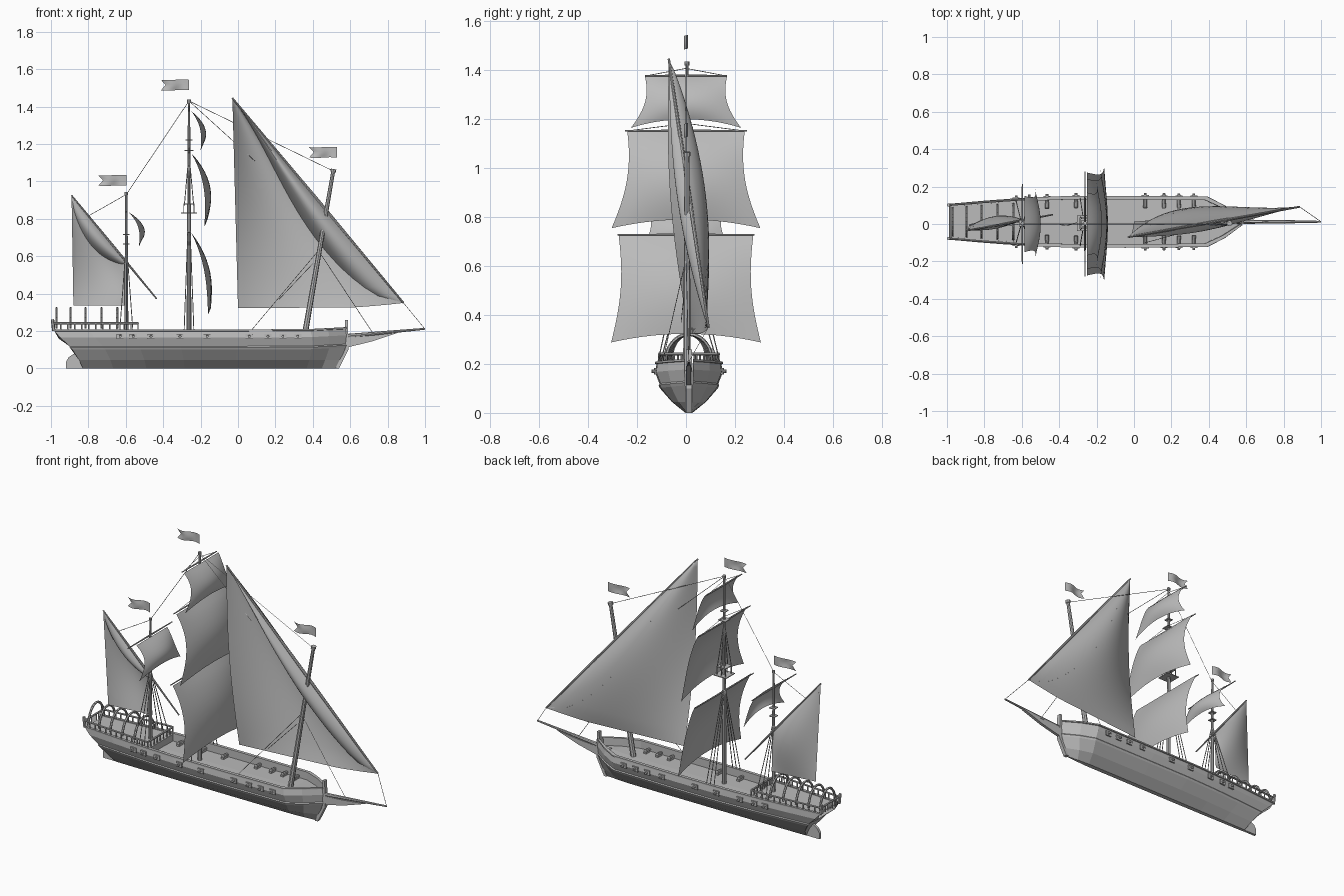
import bpy, bmesh
from math import sin, cos, pi
from mathutils import Vector, Matrix

if "Cube" in bpy.data.objects:
    bpy.data.objects.remove(bpy.data.objects["Cube"])

grey = bpy.data.materials.new("weathered grey")
grey.use_nodes = True
grey.diffuse_color = (0.5, 0.5, 0.5, 1)
grey.node_tree.nodes["Principled BSDF"].inputs["Base Color"].default_value = (0.5, 0.5, 0.5, 1)
MID = 0.012  # centre line of the hull


def finish(name, bm, smooth=False):
    me = bpy.data.meshes.new(name)
    bm.to_mesh(me)
    bm.free()
    me.materials.append(grey)
    ob = bpy.data.objects.new(name, me)
    bpy.context.collection.objects.link(ob)
    if smooth:
        bpy.ops.object.select_all(action='DESELECT')
        ob.select_set(True)
        bpy.context.view_layer.objects.active = ob
        bpy.ops.object.shade_smooth_by_angle(angle=0.6)
    return ob


def tubes(name, parts, sides=8):
    """Tapered rods, each given as (start, end, start radius, end radius)."""
    bm = bmesh.new()
    for a, b, r1, r2 in parts:
        a, b = Vector(a), Vector(b)
        turn = (b - a).to_track_quat('Z', 'Y').to_matrix().to_4x4()
        bmesh.ops.create_cone(bm, cap_ends=True, segments=sides, radius1=r1, radius2=r2,
                              depth=(b - a).length,
                              matrix=Matrix.Translation((a + b) / 2) @ turn)
    return finish(name, bm, sides > 5)


def boxes(name, parts):
    """Blocks, each given as (centre, size)."""
    bm = bmesh.new()
    for c, s in parts:
        bmesh.ops.create_cube(bm, size=1, matrix=Matrix.Translation(c) @ Matrix.Diagonal((*s, 1)))
    return finish(name, bm)


def sheet(name, nu, nv, fn):
    bm = bmesh.new()
    g = [[bm.verts.new(fn(i / nu, j / nv)) for j in range(nv + 1)] for i in range(nu + 1)]
    for i in range(nu):
        for j in range(nv):
            bm.faces.new((g[i][j], g[i + 1][j], g[i + 1][j + 1], g[i][j + 1]))
    bmesh.ops.remove_doubles(bm, verts=bm.verts, dist=1e-5)
    return finish(name, bm, True)


def lerp(a, b, t):
    return Vector(a).lerp(Vector(b), t)


# Hull: lines running stern to bow as (half width, height, stern x, bow x)
lines = [(0.014, 0, -0.83, 0.53), (0.07, 0.045, -0.85, 0.55), (0.118, 0.1, -0.885, 0.575),
         (0.124, 0.112, -0.9, 0.58), (0.12, 0.118, -0.9, 0.575), (0.138, 0.165, -0.95, 0.58),
         (0.133, 0.198, -0.98, 0.575), (0.139, 0.2, -0.985, 0.58), (0.139, 0.208, -0.99, 0.58),
         (0.12, 0.208, -0.975, 0.565), (0.12, 0.16, -0.96, 0.56), (0, 0.163, -0.96, 0.56)]
stations = [(0, 0.69), (0.12, 0.81), (0.25, 0.92), (0.4, 0.99), (0.6, 1), (0.88, 0.97),
            (0.94, 0.62), (1, 0.13)]


def taper(t):
    for (a, wa), (b, wb) in zip(stations, stations[1:]):
        if t <= b:
            return wa + (wb - wa) * (t - a) / (b - a)
    return stations[-1][1]


def side_at(x, half=0.138):
    return half * taper((x + 0.985) / 1.565)


bm = bmesh.new()
rings = []
for t, w in stations:
    lift = 0.012 * max(0, t - 0.85) / 0.15
    half = [(xs + (xb - xs) * t, hw * w, z + (lift if z > 0.09 else 0)) for hw, z, xs, xb in lines]
    ring = [bm.verts.new((x, MID - y, z)) for x, y, z in half]
    ring += [bm.verts.new((x, MID + y, z)) for x, y, z in reversed(half[:-1])]
    rings.append(ring)
for p, q in zip(rings, rings[1:]):
    for i in range(len(p)):
        k = (i + 1) % len(p)
        bm.faces.new((p[i], q[i], q[k], p[k]))
bm.faces.new(rings[0])
bm.faces.new(rings[-1][::-1])
bmesh.ops.recalc_face_normals(bm, faces=bm.faces)
finish("hull", bm)


def plate(name, outline, thick):
    """Upright board along the centre line, cut to an x-z outline."""
    bm = bmesh.new()
    f = bm.faces.new([bm.verts.new((x, MID - thick / 2, z)) for x, z in outline])
    ext = bmesh.ops.extrude_face_region(bm, geom=[f])
    bmesh.ops.translate(bm, vec=(0, thick, 0),
                        verts=[v for v in ext["geom"] if isinstance(v, bmesh.types.BMVert)])
    bmesh.ops.recalc_face_normals(bm, faces=bm.faces)
    return finish(name, bm)


plate("rudder", [(-0.82, 0), (-0.92, 0), (-0.92, 0.035), (-0.905, 0.06), (-0.86, 0.09), (-0.84, 0.09)], 0.016)
plate("stem_post", [(0.52, 0), (0.54, 0), (0.59, 0.1), (0.588, 0.26), (0.572, 0.26), (0.57, 0.1)], 0.024)
plate("beakhead", [(0.575, 0.11), (0.72, 0.145), (0.86, 0.192), (0.72, 0.176), (0.575, 0.165)], 0.018)
tubes("bowsprit", [((0.5, MID, 0.165), (1, MID, 0.212), 0.013, 0.005)])

# Poop deck, railing, stern posts and hoops
poop = [-0.985 + 0.0375 * i for i in range(13)]
rail, posts = [], []
for s in (-1, 1):
    for x in poop:
        y = MID + s * side_at(x, 0.13)
        posts.append(((x, y, 0.2), (x, y, 0.24), 0.004, 0.004))
    for a, b in zip(poop, poop[1:]):
        rail.append(((a, MID + s * side_at(a, 0.13), 0.241), (b, MID + s * side_at(b, 0.13), 0.241), 0.006, 0.006))
    y = MID + s * side_at(-0.99, 0.13)
    posts.append(((-0.985, y, 0.2), (-0.992, y, 0.262), 0.009, 0.009))
for x in (poop[0], poop[-1]):
    y = side_at(x, 0.13)
    rail.append(((x, MID - y, 0.241), (x, MID + y, 0.241), 0.006, 0.006))
    posts += [((x, MID + y * k / 4, 0.2), (x, MID + y * k / 4, 0.24), 0.004, 0.004) for k in range(-3, 4)]
tubes("poop_balusters", posts, 6)
tubes("poop_rail", rail, 6)
sheet("poop_deck", 8, 1, lambda u, v: (-0.98 + 0.45 * u, MID + (2 * v - 1) * side_at(-0.98 + 0.45 * u, 0.125), 0.203))
boxes("poop_bulkhead", [((-0.532, MID, 0.18), (0.008, 0.23, 0.045))])
hoops = []
for x in (-0.97, -0.895, -0.815, -0.73, -0.645):
    w = side_at(x, 0.105)
    pts = [(x, MID + w * cos(pi * k / 12), 0.215 + 0.107 * sin(pi * k / 12)) for k in range(13)]
    hoops += [(a, b, 0.007, 0.007) for a, b in zip(pts, pts[1:])]
tubes("poop_hoops", hoops, 6)

# Guns with ports and carriages
ports, barrels, carriages = [], [], []
for s in (-1, 1):
    for x in (-0.63, -0.56, -0.465, -0.31, -0.165, 0.06, 0.16, 0.24, 0.32):
        y = side_at(x)
        ports.append(((x, MID + s * (y - 0.001), 0.17), (0.038, 0.012, 0.028)))
        barrels.append(((x, MID + s * (y - 0.06), 0.176), (x, MID + s * (y + 0.016), 0.17), 0.011, 0.007))
        carriages.append(((x, MID + s * (y - 0.045), 0.166), (0.018, 0.04, 0.012)))
boxes("gun_ports", ports)
tubes("gun_barrels", barrels)
boxes("gun_carriages", carriages)

# Masts
MAIN, MIZ = -0.262, -0.597
tubes("main_mast", [((MAIN, 0.004, 0.15), (MAIN, 0.004, 0.88), 0.013, 0.01),
                    ((MAIN, 0.004, 0.84), (MAIN, 0.004, 1.43), 0.009, 0.006)])
tubes("mizzen_mast", [((MIZ, 0.004, 0.19), (MIZ, 0.004, 0.94), 0.011, 0.006)])
tubes("fore_mast", [((0.352, 0.004, 0.15), (0.51, 0.004, 1.06), 0.016, 0.01)])
tubes("mast_caps", [((MAIN, 0.004, 1.42), (MAIN, 0.004, 1.437), 0.01, 0.01),
                    ((MIZ, 0.004, 0.928), (MIZ, 0.004, 0.942), 0.009, 0.009),
                    ((0.508, 0.004, 1.05), (0.511, 0.004, 1.066), 0.015, 0.015)])
boxes("crosstrees", [((x, 0.004, z), (w, w, 0.005)) for x, z, w in
                     ((MAIN, 0.83, 0.085), (MAIN, 0.88, 0.06), (MAIN, 1.165, 0.05), (MAIN, 1.22, 0.035),
                      (MIZ, 0.665, 0.035), (MIZ, 0.715, 0.035))])
tubes("top_posts", [((MAIN + a * 0.028, 0.004 + b * 0.028, 0.83), (MAIN + a * 0.028, 0.004 + b * 0.028, 0.88), 0.003, 0.003)
                    for a in (-1, 0, 1) for b in (-1, 1)], 6)


# Square sails: (name, mast x, top z, top half width, bottom z, bottom half width, bottom drift, belly)
def square_sail(name, x0, zt, wt, zb, wb, drift, belly):
    def fn(u, v):
        s = 2 * u - 1
        w = wt + (wb - wt) * v ** 1.8 - 0.017 * sin(pi * v)
        arch = 0.035 * (1 - s * s) * v ** 3
        x = x0 + 0.012 + drift * v + belly * sin(pi * v ** 0.85) * (1 - 0.45 * s * s) + 0.015 * v * (1 - s * s)
        return (x, s * w, zt + (zb - zt) * v + arch)
    sheet(name, 14, 12, fn)


for spec in (("main_course_sail", MAIN, 0.725, 0.275, 0.288, 0.306, 0.09, 0.05),
             ("main_topsail", MAIN, 1.15, 0.24, 0.755, 0.304, 0.07, 0.062),
             ("main_topgallant", MAIN, 1.375, 0.168, 1.165, 0.225, 0.05, 0.045),
             ("mizzen_topsail", MIZ, 0.835, 0.15, 0.65, 0.2, 0.055, 0.05)):
    square_sail(*spec)
tubes("square_yards", [((x, s * 0.004, z), (x, s * w, z), 0.005, 0.003) for s in (-1, 1) for x, z, w in
                       ((MAIN, 0.728, 0.28), (MAIN, 1.153, 0.25), (MAIN, 1.378, 0.168), (MIZ, 0.838, 0.215))])

# Lateen sails: a main sheet bellied to port and a narrow pouch hanging along the yard to starboard
peak, tack, clew = (-0.03, -0.07, 1.445), (0.885, 0.092, 0.35), (0.0, 0.012, 0.322)
m_peak, m_tack = (-0.89, -0.035, 0.925), (-0.435, 0.05, 0.372)
m_slot = lerp(m_peak, m_tack, 0.637)


def fore_base(a, b):
    p = lerp(lerp(peak, tack, a), lerp(peak, clew, a), b)
    p.y -= 0.035 * b ** 4 * sin(pi * a)
    p.z -= 0.022 * a ** 8 * min(b / 0.3, 1) * (1 - b)
    return p


def mizzen_base(a, b):
    return lerp(lerp(m_peak, m_slot, a), lerp((-0.88, 0.0, 0.335), (-0.602, 0.03, 0.335), a), b)


def lateen_sail(name, base, belly, pouch):
    def fn(a, b):
        p = base(a, b)
        p.y += belly * sin(pi * b ** 0.75) * sin(pi * a) ** 0.8
        return p

    def pouch_fn(a, v):
        b = 0.32 * v * sin(pi * a) ** 0.5
        p = base(a, b)
        p.y += (fn(a, b).y - p.y) * v ** 5 - pouch * sin(pi * v ** 0.9) * sin(pi * a)
        return p
    sheet(name, 24, 24, fn)
    sheet(name + "_pouch", 24, 10, pouch_fn)


lateen_sail("fore_lateen_sail", fore_base, 0.085, 0.045)
lateen_sail("mizzen_lateen_sail", mizzen_base, 0.04, 0.022)
tubes("lateen_yards", [(lerp(peak, tack, 0.5), peak, 0.009, 0.005), (lerp(peak, tack, 0.5), tack, 0.009, 0.005),
                       (lerp(m_peak, m_tack, 0.5), m_peak, 0.007, 0.004),
                       (lerp(m_peak, m_tack, 0.5), m_tack, 0.007, 0.004)])

# Swallow-tailed flags
for name, x, z in (("main_flag", -0.262, 1.515), ("fore_flag", 0.53, 1.155), ("mizzen_flag", -0.597, 1.005)):
    sheet(name, 12, 4, lambda u, v: (x - u * (0.15 - 0.025 * (1 - abs(2 * v - 1))), 0.008 * sin(2 * pi * u),
                                     z + 0.056 * (v - 0.5) + 0.002 * sin(2 * pi * u)))

# Rigging
ropes = [((MAIN, 0, 1.43), (0.51, 0, 1.055)), ((MAIN, 0, 1.43), (0.09, 0, 1.11)),
         ((MAIN, 0, 1.43), (MIZ, 0, 0.93)), ((MIZ, 0, 0.93), (-0.8, -0.02, 0.815)),
         (tack, (1, MID, 0.21)), ((0.43, 0, 0.63), (0.72, MID, 0.19)),
         ((0.43, 0, 0.63), (0.06, -0.1, 0.19)), ((0.4, 0, 0.56), (0.22, -0.02, 0.37))]
shrouds = []
for s in (-1, 1):
    for k in (-1, 0, 1):
        shrouds.append(((MAIN + 0.005 * k, 0.004, 0.76), (MAIN + 0.026 * k, MID + s * 0.128, 0.2)))
        shrouds.append(((MAIN, 0.004, 1.15), (MAIN + 0.025 * k, 0.004 + s * 0.035, 0.87)))
        shrouds.append(((MIZ + 0.004 * k, 0.004, 0.62), (MIZ + 0.035 * k, MID + s * 0.118, 0.2)))
    for zt, x, w in ((1.153, MAIN, 0.235), (1.378, MAIN, 0.16)):
        ropes.append(((x, 0, zt + 0.03), (x, s * w, zt)))
tubes("rigging", [(a, b, 0.0015, 0.0015) for a, b in ropes], 4)
tubes("shrouds", [(a, b, 0.0025, 0.0025) for a, b in shrouds], 5)
